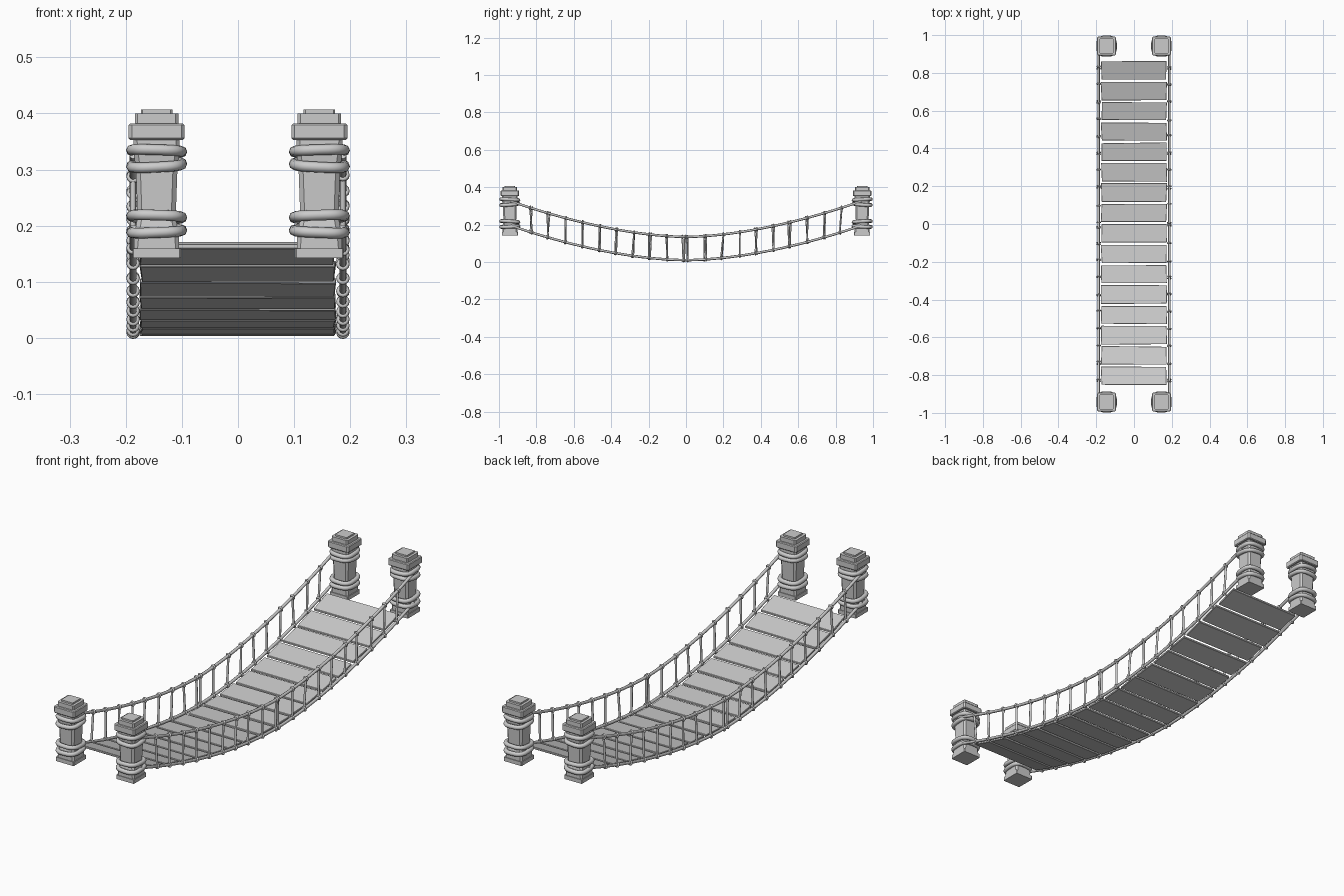
import bpy, bmesh, math, random
from mathutils import Vector

if "Cube" in bpy.data.objects:
    bpy.data.objects.remove(bpy.data.objects["Cube"])

random.seed(4)
PX, PY, RX = 0.145, 0.942, 0.187


def deck_z(y):
    return 0.010 + 0.172 * (abs(y) / 0.9) ** 1.75


def hand_z(y):
    return 0.134 + 0.178 * (abs(y) / 0.9) ** 1.7


def tube(name, pts, radius, closed=False, res=2):
    # round rope along a path, converted to a smooth mesh
    cu = bpy.data.curves.new(name, 'CURVE')
    cu.dimensions = '3D'
    cu.bevel_depth = radius
    cu.bevel_resolution = res
    cu.use_fill_caps = True
    sp = cu.splines.new('POLY')
    sp.points.add(len(pts) - 1)
    for p, co in zip(sp.points, pts):
        p.co = (*co, 1)
    sp.use_cyclic_u = closed
    sp.use_smooth = True
    ob = bpy.data.objects.new(name, cu)
    bpy.context.collection.objects.link(ob)
    bpy.ops.object.select_all(action='DESELECT')
    ob.select_set(True)
    bpy.context.view_layer.objects.active = ob
    bpy.ops.object.convert(target='MESH')
    return bpy.context.object


def loft(name, cx, cy, sections):
    # stack of chamfered squares: (z, half width, chamfer)
    bm = bmesh.new()
    rings = []
    for z, h, c in sections:
        k = h - c
        xy = [(h, -k), (h, k), (k, h), (-k, h), (-h, k), (-h, -k), (-k, -h), (k, -h)]
        rings.append([bm.verts.new((cx + x, cy + y, z)) for x, y in xy])
    for a, b in zip(rings, rings[1:]):
        for i in range(8):
            j = (i + 1) % 8
            bm.faces.new((a[i], a[j], b[j], b[i]))
    bm.faces.new(rings[0][::-1])
    bm.faces.new(rings[-1])
    me = bpy.data.meshes.new(name)
    bm.to_mesh(me)
    bm.free()
    ob = bpy.data.objects.new(name, me)
    bpy.context.collection.objects.link(ob)
    return ob


def wrap(name, cx, cy, z, tilt_x, tilt_y):
    # rope loop hugging a squarish post
    pts = []
    for i in range(32):
        t = 2 * math.pi * i / 32
        c, s = math.cos(t), math.sin(t)
        x = 0.045 * math.copysign(abs(c) ** 0.65, c)
        y = 0.047 * math.copysign(abs(s) ** 0.65, s)
        pts.append((cx + x, cy + y, z + tilt_x * x + tilt_y * y))
    tube(name, pts, 0.0095, True)


# Four corner posts with stepped caps and rope wraps
for sx in (-1, 1):
    for sy in (-1, 1):
        cx, cy = sx * PX, sy * PY
        loft("post_base", cx, cy, [(0.142, 0.043, 0.002), (0.159, 0.043, 0.002)])
        loft("post_shaft", cx, cy, [(0.159, 0.040, 0.006), (0.182, 0.040, 0.008),
                                    (0.215, 0.034, 0.008), (0.300, 0.037, 0.008),
                                    (0.330, 0.041, 0.008), (0.353, 0.041, 0.006)])
        loft("post_cap", cx, cy, [(0.353, 0.047, 0.004), (0.356, 0.050, 0.006),
                                  (0.379, 0.050, 0.006), (0.382, 0.047, 0.004)])
        loft("post_cap_step", cx, cy, [(0.381, 0.039, 0.005), (0.400, 0.039, 0.005)])
        loft("post_cap_top", cx, cy, [(0.399, 0.028, 0.003), (0.407, 0.028, 0.003)])
        for z, tx, ty in ((0.333, 0.03, 0.05), (0.308, -0.05, -0.08),
                          (0.216, 0.03, 0.06), (0.190, -0.04, -0.05)):
            wrap("post_rope_wrap", cx, cy, z, sx * tx, sy * ty)

# Sixteen slightly irregular deck planks following the sag
for i in range(16):
    y = (i - 7.5) * 0.1078 + 0.004
    bm = bmesh.new()
    corners = []
    for sx, sy in ((-1, -1), (1, -1), (1, 1), (-1, 1)):
        x = sx * (0.173 + random.uniform(-0.003, 0.003))
        yy = y + sy * (0.049 + random.uniform(-0.003, 0.002))
        corners.append((x, yy, deck_z(yy)))
    low = [bm.verts.new((x, v, z - 0.007)) for x, v, z in corners]
    top = [bm.verts.new((x, v, z + 0.002)) for x, v, z in corners]
    bm.faces.new(low[::-1])
    bm.faces.new(top)
    for a in range(4):
        b = (a + 1) % 4
        bm.faces.new((low[a], low[b], top[b], top[a]))
    me = bpy.data.meshes.new("deck_plank")
    bm.to_mesh(me)
    bm.free()
    ob = bpy.data.objects.new("deck_plank", me)
    bpy.context.collection.objects.link(ob)
    bv = ob.modifiers.new("edge_wear", 'BEVEL')
    bv.width = 0.0015
    bv.segments = 1

# Side ropes, hangers and knots
ys = [-0.94 + 1.88 * i / 48 for i in range(49)]
hangers = [s * (0.012 + 0.0905 * i) for i in range(10) for s in (-1, 1)]
for sx in (-1, 1):
    x = sx * RX
    tube("hand_rope", [(x, y, hand_z(y)) for y in ys], 0.0065)
    tube("deck_rope", [(x, y, deck_z(y)) for y in ys], 0.0065)
    for y in hangers:
        yt = y + random.uniform(-0.008, 0.008)
        yb = y + random.uniform(-0.006, 0.006)
        a, b = Vector((x, yb, deck_z(yb))), Vector((x, yt, hand_z(yt)))
        tube("hanger_rope", [a, b], 0.0052, res=1)
        for p, f in ((a, deck_z), (b, hand_z)):
            slope = math.atan2(f(p.y + 0.01) - f(p.y - 0.01), 0.02)
            bpy.ops.mesh.primitive_torus_add(
                location=p, rotation=(math.pi / 2 + slope, 0, 0),
                major_radius=0.0078, minor_radius=0.0042,
                major_segments=12, minor_segments=6)
            bpy.context.object.name = "rope_knot"
            bpy.ops.object.shade_smooth()
